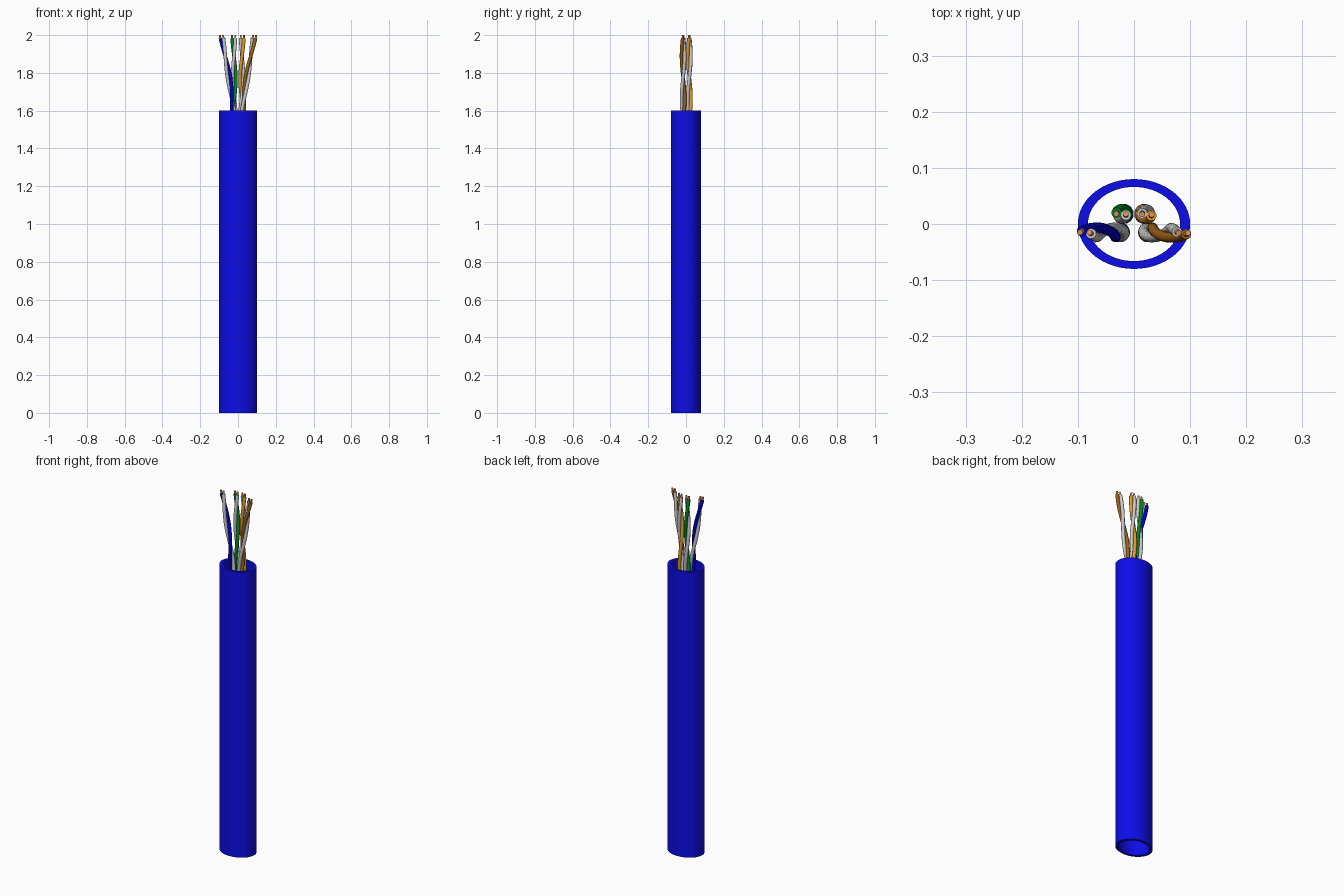
import bpy, bmesh, math

if "Cube" in bpy.data.objects:
    bpy.data.objects.remove(bpy.data.objects["Cube"])


def material(name, rgb):
    m = bpy.data.materials.new(name)
    m.diffuse_color = (*rgb, 1)
    m.use_nodes = True
    m.node_tree.nodes["Principled BSDF"].inputs["Base Color"].default_value = m.diffuse_color
    return m


BLUE = material("jacket_blue", (0.004, 0.004, 0.8))
WHITE = material("white_insulation", (0.75, 0.75, 0.75))
COPPER = material("copper", (0.75, 0.3, 0.12))
TOP, STRIP, START, PITCH = 2.0, 1.983, 1.3, 0.45
TWIST_R, WIRE_R, CORE_R = 0.0085, 0.0093, 0.005


def smooth(ob, angle=40):
    bpy.ops.object.select_all(action='DESELECT')
    ob.select_set(True)
    bpy.context.view_layer.objects.active = ob
    bpy.ops.object.shade_smooth_by_angle(angle=math.radians(angle))


def jacket():
    # hollow oval sleeve, open through both ends
    n = 64
    bm = bmesh.new()
    rings = []
    for rx, ry, z in ((0.1, 0.08, 0), (0.1, 0.08, 1.6),
                      (0.082, 0.066, 1.6), (0.082, 0.066, 0)):
        rings.append([bm.verts.new((rx * math.cos(2 * math.pi * i / n),
                                    ry * math.sin(2 * math.pi * i / n), z))
                      for i in range(n)])
    for k in range(4):
        a, b = rings[k], rings[(k + 1) % 4]
        for i in range(n):
            j = (i + 1) % n
            bm.faces.new((a[i], a[j], b[j], b[i]))
    me = bpy.data.meshes.new("cable_jacket")
    bm.to_mesh(me)
    bm.free()
    ob = bpy.data.objects.new("cable_jacket", me)
    bpy.context.collection.objects.link(ob)
    me.materials.append(BLUE)
    smooth(ob)


def tube(name, pts, radius, mat):
    cu = bpy.data.curves.new(name, 'CURVE')
    cu.dimensions = '3D'
    cu.bevel_depth = radius
    cu.bevel_resolution = 4
    cu.use_fill_caps = True
    sp = cu.splines.new('POLY')
    sp.points.add(len(pts) - 1)
    for p, co in zip(sp.points, pts):
        p.co = (*co, 1)
    cu.materials.append(mat)
    ob = bpy.data.objects.new(name, cu)
    bpy.context.collection.objects.link(ob)
    bpy.ops.object.select_all(action='DESELECT')
    ob.select_set(True)
    bpy.context.view_layer.objects.active = ob
    bpy.ops.object.convert(target='MESH')
    smooth(bpy.context.object)


def strand_point(base, tip, phase, z):
    # pair centreline: straight inside the jacket, fanning out above it
    t = max(0, (z - 1.52) / (TOP - 1.52))
    t = t * t * (1.6 - 0.6 * t)
    a = phase + 2 * math.pi * (z - TOP) / PITCH
    return (base[0] + (tip[0] - base[0]) * t + TWIST_R * math.cos(a),
            base[1] + (tip[1] - base[1]) * t + TWIST_R * math.sin(a), z)


def pair(color, rgb, base, tip, phase):
    mat = material(color + "_insulation", rgb)
    for kind, m, off in (("solid", mat, 0), ("white", WHITE, math.pi)):
        n = 48
        pts = [strand_point(base, tip, phase + off, START + (STRIP - START) * i / n)
               for i in range(n + 1)]
        tube(f"{color}_pair_{kind}_wire", pts, WIRE_R, m)
        core = [strand_point(base, tip, phase + off, z) for z in (STRIP - 0.01, STRIP, TOP)]
        tube(f"{color}_pair_{kind}_core", core, CORE_R, COPPER)


jacket()
# four twisted pairs
pair("blue", (0.0, 0.0, 0.6), (-0.025, -0.015), (-0.088, -0.015), math.pi)
pair("green", (0.0, 0.25, 0.02), (-0.018, 0.018), (-0.023, 0.018), math.pi)
pair("orange", (0.8, 0.33, 0.02), (0.018, 0.018), (0.023, 0.017), 0)
pair("brown", (0.35, 0.12, 0.01), (0.025, -0.015), (0.088, -0.016), 0)
